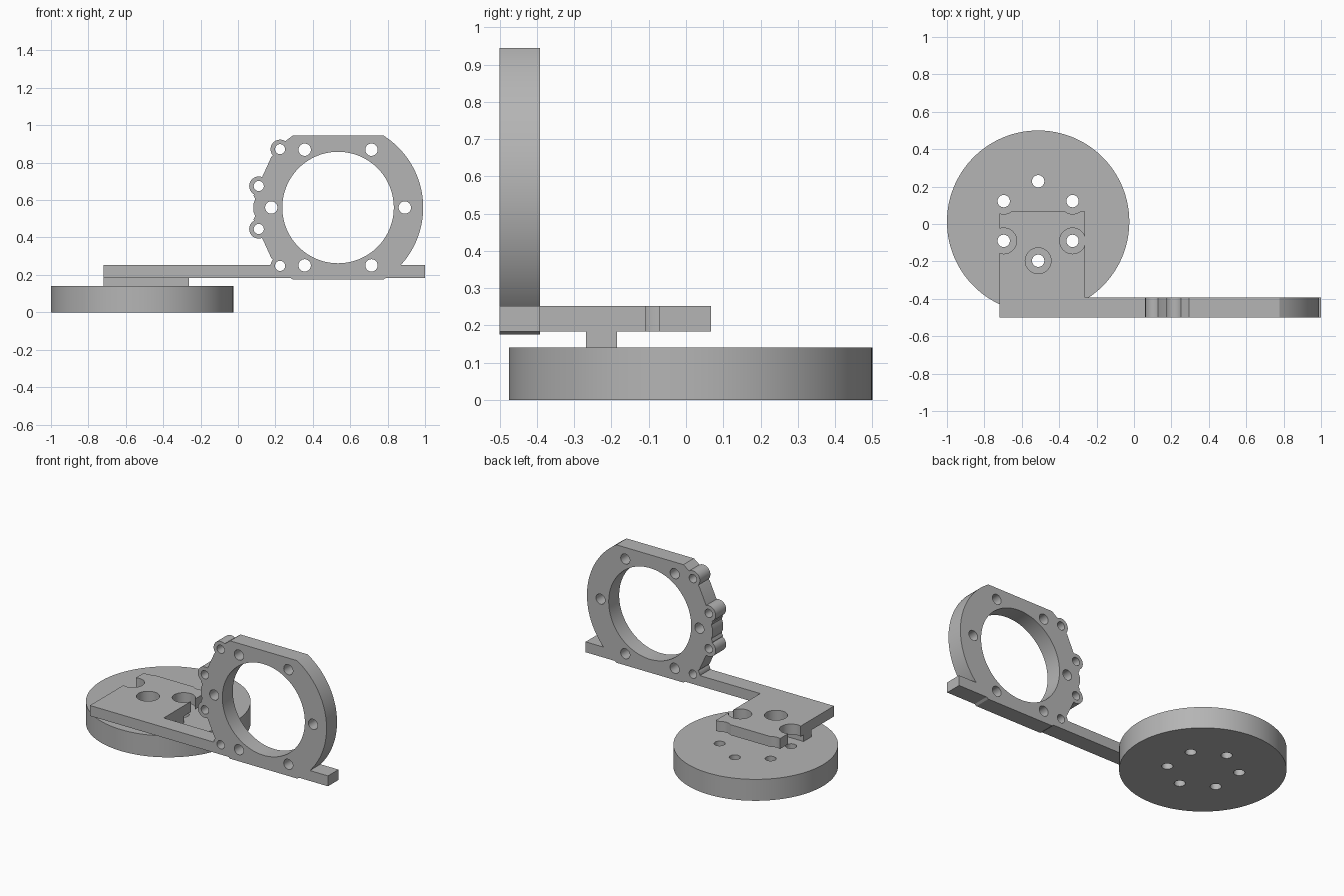
import bpy, bmesh
from math import sin, cos, pi, radians

if "Cube" in bpy.data.objects:
    bpy.data.objects.remove(bpy.data.objects["Cube"])

grey = bpy.data.materials.new("plain_grey")
grey.diffuse_color = (0.46, 0.46, 0.46, 1)
grey.use_nodes = True
grey.node_tree.nodes["Principled BSDF"].inputs["Base Color"].default_value = grey.diffuse_color


def prisms(name, profiles, axis, lo, hi):
    """One object of extruded outlines. axis 'z': points are (x, y); axis 'y': points are (x, z)."""
    bm = bmesh.new()
    for pts in profiles:
        def place(p, d):
            return (p[0], p[1], d) if axis == 'z' else (p[0], d, p[1])
        face = bm.faces.new([bm.verts.new(place(p, lo)) for p in pts])
        ext = bmesh.ops.extrude_face_region(bm, geom=[face])
        for v in ext['geom']:
            if isinstance(v, bmesh.types.BMVert):
                v.co['xyz'.index(axis)] = hi
    bmesh.ops.recalc_face_normals(bm, faces=bm.faces)
    me = bpy.data.meshes.new(name)
    bm.to_mesh(me)
    bm.free()
    me.materials.append(grey)
    ob = bpy.data.objects.new(name, me)
    bpy.context.collection.objects.link(ob)
    return ob


def circle(cx, cy, r, n=40):
    return [(cx + r * cos(2 * pi * i / n), cy + r * sin(2 * pi * i / n)) for i in range(n)]


def rect(x0, y0, x1, y1):
    return [(x0, y0), (x1, y0), (x1, y1), (x0, y1)]


def combine(ob, other, op):
    mod = ob.modifiers.new(op, 'BOOLEAN')
    mod.operation, mod.solver, mod.object = op, 'EXACT', other
    bpy.context.view_layer.objects.active = ob
    bpy.ops.object.modifier_apply(modifier=mod.name)
    bpy.data.objects.remove(other)


def smooth(ob):
    bpy.ops.object.select_all(action='DESELECT')
    ob.select_set(True)
    bpy.context.view_layer.objects.active = ob
    bpy.ops.object.shade_smooth_by_angle(angle=radians(25))


# Bolt pattern shared by disc and plate
DX, DY = -0.5125, 0.0125
bolts = [(DX + 0.2125 * cos(radians(30 + 60 * i)), 0.016 + 0.2125 * sin(radians(30 + 60 * i)))
         for i in range(6)]

# Round base disc with six bolt holes
disc = prisms("base_disc", [circle(DX, DY, 0.4875, 128)], 'z', 0, 0.14)
combine(disc, prisms("disc_holes", [circle(x, y, 0.033) for x, y in bolts], 'z', -0.1, 0.3),
        'DIFFERENCE')
smooth(disc)

# L-shaped plate with its long arm
bracket = prisms("ring_bracket", [[(-0.72, -0.5), (1, -0.5), (1, -0.392), (-0.262, -0.392),
                                   (-0.262, 0.067), (-0.72, 0.067)]], 'z', 0.184, 0.252)
# Spacer strip under the plate
combine(bracket, prisms("spacer_strip", [rect(-0.72, -0.268, -0.262, -0.185)], 'z', 0.14, 0.21),
        'UNION')
# Screw head clearance through plate and strip
combine(bracket, prisms("screw_clearance", [circle(x, y, 0.069, 48) for x, y in bolts],
                        'z', 0.1, 0.4), 'DIFFERENCE')

# Upright ring: round on the right, flats at top and bottom, faceted on the left
RX, RZ, R = 0.535, 0.56, 0.455
half = 57.8
outline = [(RX + R * cos(radians(-half + 2 * half * i / 64)),
            RZ + R * sin(radians(-half + 2 * half * i / 64))) for i in range(65)]
left = [(0.293, 0.385), (0.25, 0.353), (0.178, 0.27), (0.13, 0.165), (0.083, 0.065),
        (0.092, 0.045), (0.082, 0.02)]
outline += [(x, RZ + z) for x, z in left] + [(x, RZ - z) for x, z in reversed(left)]
combine(bracket, prisms("ring", [outline], 'y', -0.5, -0.392), 'UNION')

# Four small screw bosses on the left rim
lugs = [(x, RZ + s * z) for x, z in ((0.225, 0.312), (0.111, 0.115)) for s in (1, -1)]
for i, (x, z) in enumerate(lugs):
    combine(bracket, prisms("lug", [circle(x, z, 0.051)], 'y', -0.5, -0.392), 'UNION')

# Ring opening, six ring holes and four boss holes
holes = [circle(RX, RZ, 0.298, 128)]
holes += [circle(RX + 0.357 * cos(i * pi / 3), RZ + 0.357 * sin(i * pi / 3), 0.033)
          for i in range(6)]
holes += [circle(x, z, 0.027) for x, z in lugs]
combine(bracket, prisms("ring_holes", holes, 'y', -0.6, -0.3), 'DIFFERENCE')
smooth(bracket)
